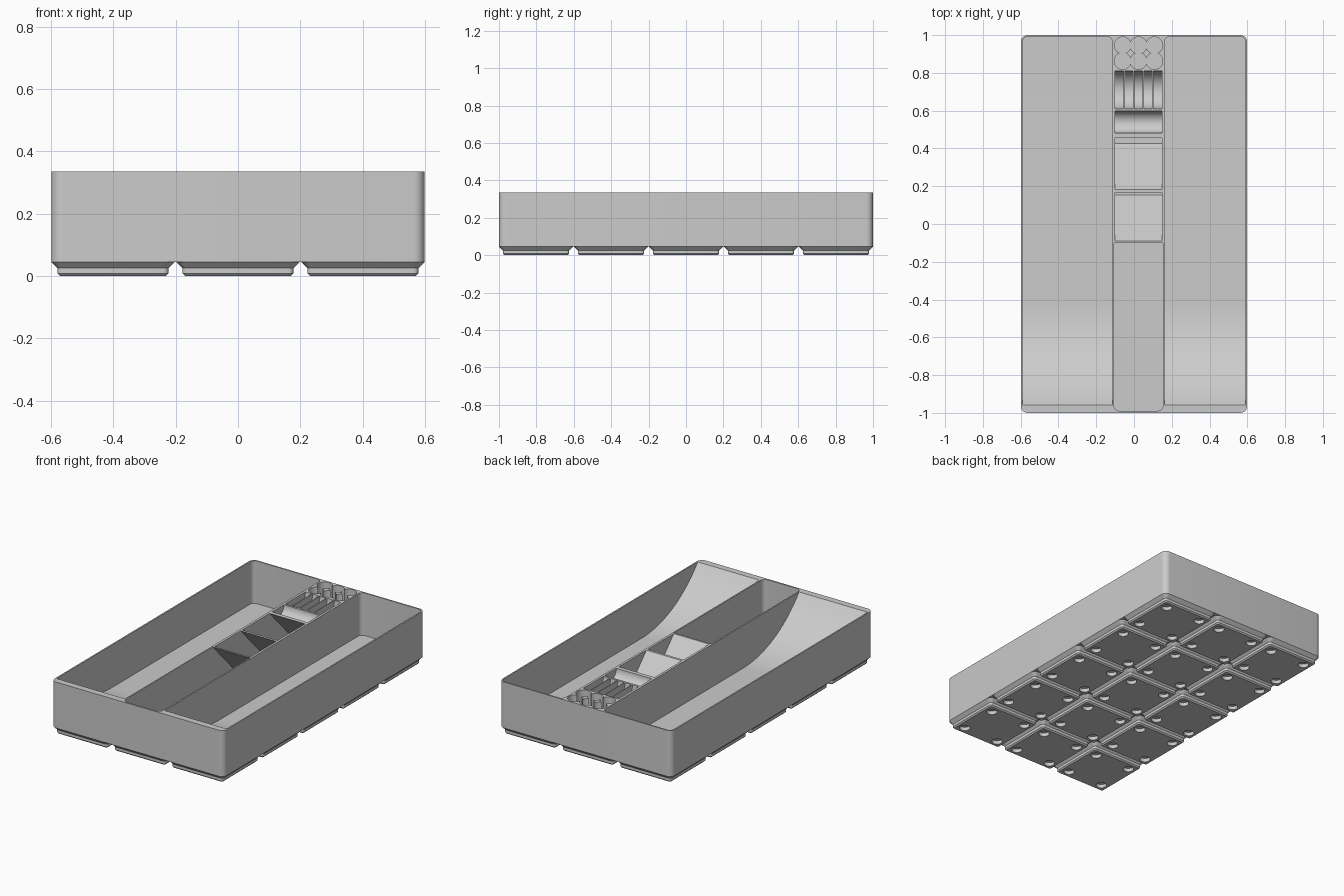
import bpy, bmesh, math
from mathutils import Matrix, Vector

S = 2 / 209.5            # millimetres to scene units
PITCH, TOP, FLOOR, OVER = 42, 35, 7, 40

if "Cube" in bpy.data.objects:
    bpy.data.objects.remove(bpy.data.objects["Cube"], do_unlink=True)

grey = bpy.data.materials.new("matte_grey")
grey.use_nodes = True
colour = (0.6, 0.6, 0.6, 1)
grey.diffuse_color = colour
grey.node_tree.nodes["Principled BSDF"].inputs["Base Color"].default_value = colour


def finish(bm, name):
    bmesh.ops.recalc_face_normals(bm, faces=bm.faces)
    bmesh.ops.scale(bm, vec=(S, S, S), verts=bm.verts)
    mesh = bpy.data.meshes.new(name)
    bm.to_mesh(mesh)
    bm.free()
    mesh.materials.append(grey)
    ob = bpy.data.objects.new(name, mesh)
    bpy.context.collection.objects.link(ob)
    return ob


def rounded_loft(name, layers):
    """Stack of rounded rectangles: (half x, half y, radius, z)."""
    bm, rings = bmesh.new(), []
    steps = 8
    for hx, hy, r, z in layers:
        ring = []
        for corner, (sx, sy) in enumerate([(1, 1), (-1, 1), (-1, -1), (1, -1)]):
            for i in range(steps + 1):
                a = (corner + i / steps) * math.pi / 2
                ring.append(bm.verts.new((sx * (hx - r) + r * math.cos(a),
                                          sy * (hy - r) + r * math.sin(a), z)))
        rings.append(ring)
    for low, high in zip(rings, rings[1:]):
        for i in range(len(low)):
            j = (i + 1) % len(low)
            bm.faces.new((low[i], low[j], high[j], high[i]))
    bm.faces.new(rings[0])
    bm.faces.new(rings[-1])
    return finish(bm, name)


def prism(name, profile, x0, x1, corner=0):
    """Extrude a (y, z) profile along x; round its tall upright edges."""
    bm = bmesh.new()
    face = bm.faces.new([bm.verts.new((x0, y, z)) for y, z in profile])
    new = bmesh.ops.extrude_face_region(bm, geom=[face])["geom"]
    bmesh.ops.translate(bm, vec=(x1 - x0, 0, 0),
                        verts=[v for v in new if isinstance(v, bmesh.types.BMVert)])
    if corner:
        tall = []
        for e in bm.edges:
            d = e.verts[0].co - e.verts[1].co
            if abs(d.z) > 20 and abs(d.x) + abs(d.y) < 0.01:
                tall.append(e)
        bmesh.ops.bevel(bm, geom=tall, offset=corner, segments=8,
                        profile=0.5, affect='EDGES')
    return finish(bm, name)


def cylinder(name, centre, radius, depth, along_x=False):
    bm = bmesh.new()
    turn = Matrix.Rotation(math.pi / 2, 4, 'Y') if along_x else Matrix()
    bmesh.ops.create_cone(bm, cap_ends=True, segments=48, radius1=radius, radius2=radius,
                          depth=depth, matrix=Matrix.Translation(Vector(centre)) @ turn)
    return finish(bm, name)


def carve(ob, cutters):
    bpy.context.view_layer.objects.active = ob
    for c in cutters:
        c.hide_render = True
        mod = ob.modifiers.new("cut", 'BOOLEAN')
        mod.operation, mod.solver, mod.object = 'DIFFERENCE', 'EXACT', c
        bpy.ops.object.modifier_apply(modifier=mod.name)
        bpy.data.objects.remove(c, do_unlink=True)


def smooth(ob):
    bpy.ops.object.select_all(action='DESELECT')
    ob.select_set(True)
    bpy.context.view_layer.objects.active = ob
    bpy.ops.object.shade_smooth_by_angle(angle=math.radians(30))


# Tray body
body = rounded_loft("tray_body", [(62.75, 104.75, 3.75, 4.75), (62.75, 104.75, 3.75, TOP)])
cutters = []

# Two long compartments with a curved scoop at the front
R, scoop_y, back = 75, -42, 103.8
sweep = math.acos((R - (TOP - FLOOR)) / R)
scoop = [(scoop_y - R * math.sin(sweep * i / 24),
          FLOOR + R * (1 - math.cos(sweep * i / 24))) for i in range(25)]
profile = [(back, OVER), (back, FLOOR)] + scoop + [(scoop[-1][0], OVER)]
cutters.append(prism("right_compartment", profile, -61.8, -12, 2.8))
cutters.append(prism("left_compartment", profile, 16.9, 61.8, 2.8))


# Middle slot and two leaning pockets, separated by slanted panels
def slant(y, z):
    return (y + (TOP - z) * 0.96, z)


cutters.append(prism("middle_slot", [(-103.6, OVER), (-103.6, FLOOR),
                                     slant(-10.5, FLOOR), slant(-10.5, OVER)], -11.1, 16, 2.8))
for front, rear in [(-9.3, 17.6), (19.2, 47.7)]:
    cutters.append(prism("leaning_pocket", [slant(front, OVER), slant(front, 8.5),
                                            slant(rear, 8.5), slant(rear, OVER)], -10.4, 15.4))

# Trough, five disc slots and six overlapping round wells
cutters.append(cylinder("trough", (2.5, 56.5, TOP), 6.1, 25.8, True))
for i in range(5):
    cutters.append(cylinder("disc_slot", (-8.1 + 5.3 * i, 74.4, TOP), 10.5, 4.6, True))
for i in range(3):
    for y in (90.4, 99.1):
        cutters.append(cylinder("round_well", (-6.3 + 8.8 * i, y, 30), 4.65, 20))
carve(body, cutters)
smooth(body)

# Stepped feet with four round sockets each
foot = rounded_loft("foot", [(17.8, 17.8, 0.8, 0), (18.6, 18.6, 1.6, 0.8),
                             (18.6, 18.6, 1.6, 2.6), (20.75, 20.75, 3.75, 4.75)])
carve(foot, [cylinder("socket", (x, y, 0), 3.25, 4.8) for x in (-13, 13) for y in (-13, 13)])
smooth(foot)
for col in range(3):
    for row in range(5):
        ob = foot if col + row == 0 else foot.copy()
        if ob is not foot:
            bpy.context.collection.objects.link(ob)
        ob.name = f"foot_{col + 1}_{row + 1}"
        ob.location = ((col - 1) * PITCH * S, (row - 2) * PITCH * S, 0)
